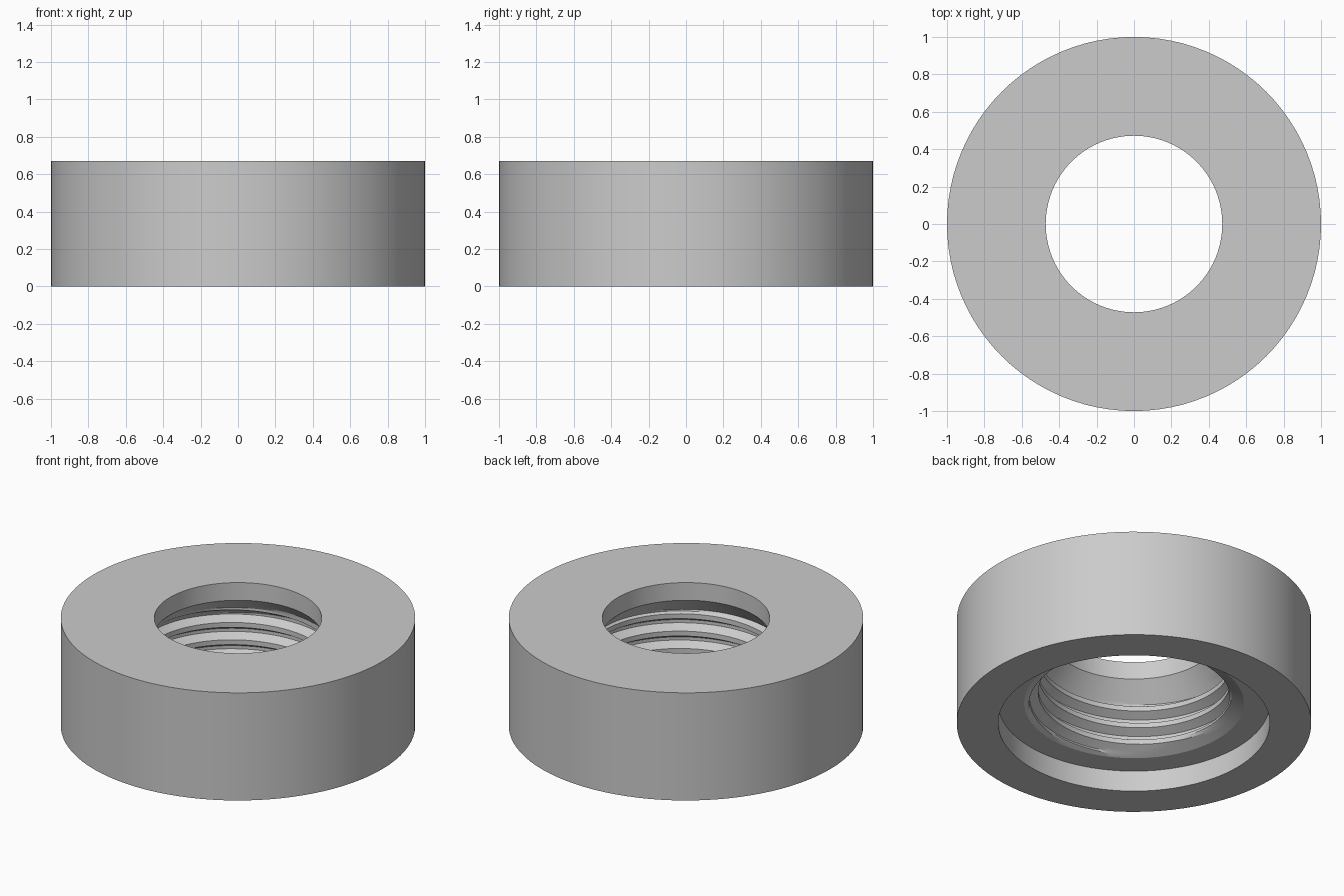
import bpy
import bmesh
from math import cos, sin, pi

cube = bpy.data.objects.get("Cube")
if cube:
    bpy.data.objects.remove(cube)

SEGMENTS = 96
HEIGHT, OUTER_R = 0.67, 1.0
LIP_R, LIP_Z = 0.472, 0.56             # narrow hole at the top
RECESS_R, RECESS_Z = 0.766, 0.13       # wide recess underneath
ENTRY_R = 0.62                         # start of the chamfer into the thread
CREST_R, ROOT_R = 0.54, 0.59
PITCH, START_Z = 0.108, 0.43
CREST_END, ROOT_START, ROOT_END = 0.28, 0.55, 0.73   # fractions of a pitch


def thread_radius(phase):
    """Trapezoid thread profile over one pitch."""
    p = phase % 1.0
    if p < CREST_END:
        t = 0
    elif p < ROOT_START:
        t = (p - CREST_END) / (ROOT_START - CREST_END)
    elif p < ROOT_END:
        t = 1
    else:
        t = (1 - p) / (1 - ROOT_END)
    return CREST_R + t * (ROOT_R - CREST_R)


def bore_point(phase, turn):
    """Point on the threaded bore, trimmed by the end cones."""
    z = START_Z + PITCH * (phase + turn)
    z = min(max(z, RECESS_Z), LIP_Z)
    r = thread_radius((z - START_Z) / PITCH - turn)
    r = min(r, LIP_R + (LIP_Z - z) * 0.9)
    r = max(r, ENTRY_R - (z - RECESS_Z) * 2.1)
    return r, z


# Rows that follow the helix, with corners exactly on the profile
steps = (0, 0.14, CREST_END, 0.37, 0.46, ROOT_START, 0.64, ROOT_END, 0.82, 0.91)
rows = [k + s for k in range(-5, 4) for s in steps]

# Closed cross-section at every angle
bm = bmesh.new()
columns = []
for i in range(SEGMENTS + 1):
    turn = i / SEGMENTS
    a = 2 * pi * turn
    section = [(LIP_R, HEIGHT), (OUTER_R, HEIGHT), (OUTER_R, 0),
               (RECESS_R, 0), (RECESS_R, RECESS_Z), (ENTRY_R, RECESS_Z)]
    section += [bore_point(p, turn) for p in rows]
    section.append((LIP_R, LIP_Z))
    columns.append([bm.verts.new((r * cos(a), r * sin(a), z)) for r, z in section])

for left, right in zip(columns, columns[1:]):
    for j in range(len(left)):
        k = (j + 1) % len(left)
        bm.faces.new((left[j], left[k], right[k], right[j]))

bmesh.ops.remove_doubles(bm, verts=bm.verts, dist=0.0001)
bmesh.ops.recalc_face_normals(bm, faces=bm.faces)

mesh = bpy.data.meshes.new("threaded_ring")
bm.to_mesh(mesh)
bm.free()
ring = bpy.data.objects.new("threaded_ring", mesh)
bpy.context.collection.objects.link(ring)

# Plain grey material
grey = bpy.data.materials.new("plain grey")
grey.use_nodes = True
color = (0.6, 0.6, 0.6, 1)
grey.diffuse_color = color
grey.node_tree.nodes["Principled BSDF"].inputs["Base Color"].default_value = color
mesh.materials.append(grey)

# Smooth walls, sharp edges
bpy.ops.object.select_all(action="DESELECT")
ring.select_set(True)
bpy.context.view_layer.objects.active = ring
bpy.ops.object.shade_smooth_by_angle(angle=pi / 9)
